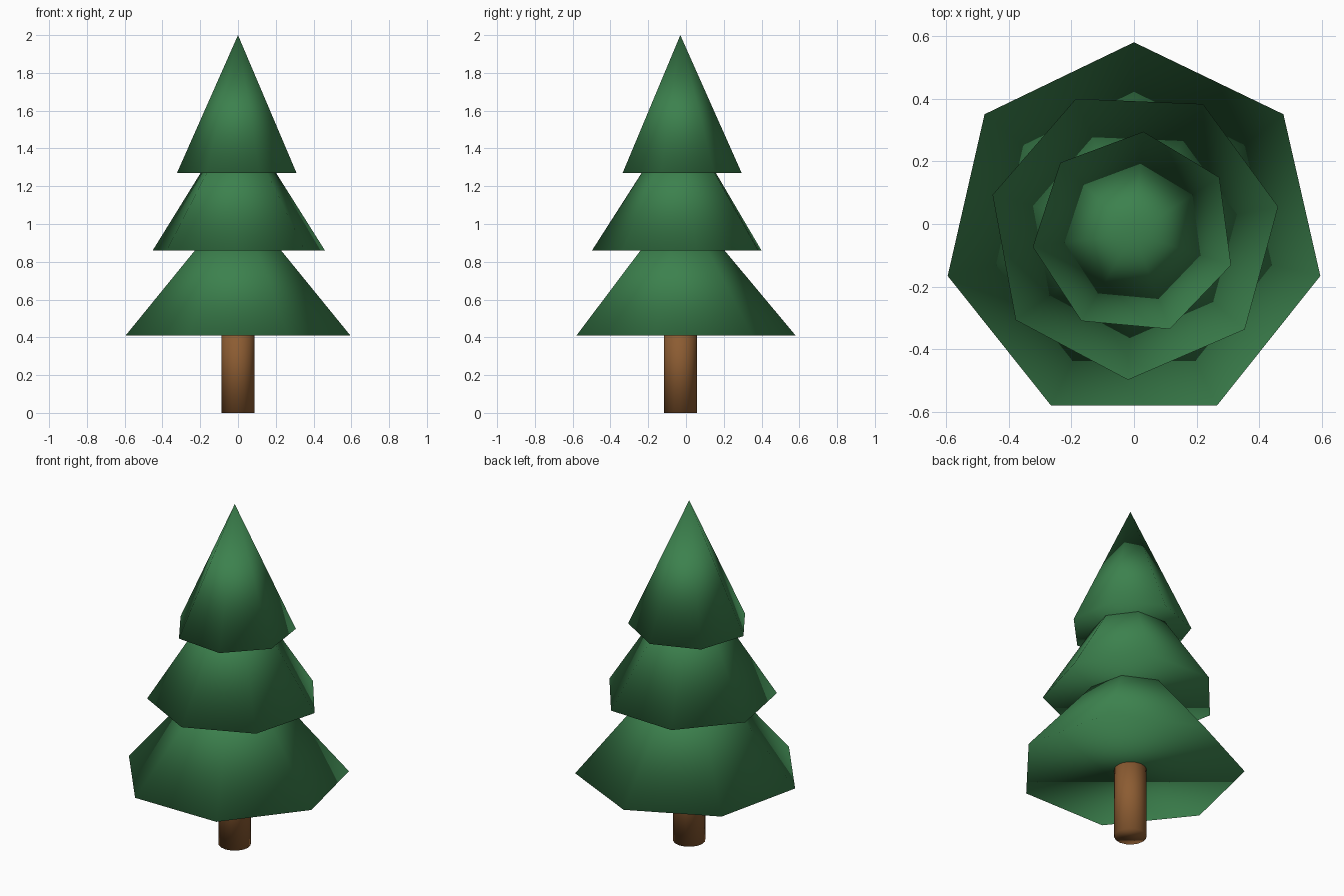
import bpy
import bmesh
import math
from mathutils import Matrix

cube = bpy.data.objects.get("Cube")
if cube:
    bpy.data.objects.remove(cube, do_unlink=True)

AXIS_Y = -0.03      # the trunk axis sits slightly forward
TIER_HEIGHT = 0.73


def make_material(name, rgb):
    mat = bpy.data.materials.new(name)
    mat.use_nodes = True
    mat.diffuse_color = (*rgb, 1)
    mat.node_tree.nodes["Principled BSDF"].inputs["Base Color"].default_value = (*rgb, 1)
    return mat


def make_cone(name, mat, sides, r_bottom, r_top, z, height, angle):
    """Closed, fully smooth cone or cylinder; angle turns its first corner from +x."""
    bm = bmesh.new()
    bmesh.ops.create_cone(bm, cap_ends=True, segments=sides,
                          radius1=r_bottom, radius2=r_top, depth=height)
    bmesh.ops.remove_doubles(bm, verts=bm.verts, dist=0.0001)
    bm.verts.ensure_lookup_table()
    low = next(v for v in bm.verts if v.co.z < 0)
    turn = math.radians(angle) - math.atan2(low.co.y, low.co.x)
    bm.transform(Matrix.Translation((0, AXIS_Y, z + height / 2)) @ Matrix.Rotation(turn, 4, "Z"))
    bmesh.ops.recalc_face_normals(bm, faces=bm.faces)
    for face in bm.faces:
        face.smooth = True
    mesh = bpy.data.meshes.new(name)
    bm.to_mesh(mesh)
    bm.free()
    mesh.materials.append(mat)
    obj = bpy.data.objects.new(name, mesh)
    bpy.context.collection.objects.link(obj)


needle_green = make_material("needle_green", (0.045, 0.22, 0.075))
bark_brown = make_material("bark_brown", (0.262, 0.107, 0.032))

# Trunk, running up into the lowest tier
make_cone("trunk", bark_brown, 16, 0.087, 0.087, 0, 0.5, 0)

# Three seven-sided foliage tiers: radius, base height, turn
tiers = {
    "lower_foliage": (0.61, 0.41, 90),
    "middle_foliage": (0.468, 0.86, 10.5),
    "upper_foliage": (0.326, 1.27, 33.3),
}
for name, (radius, z, angle) in tiers.items():
    make_cone(name, needle_green, 7, radius, 0, z, TIER_HEIGHT, angle)
